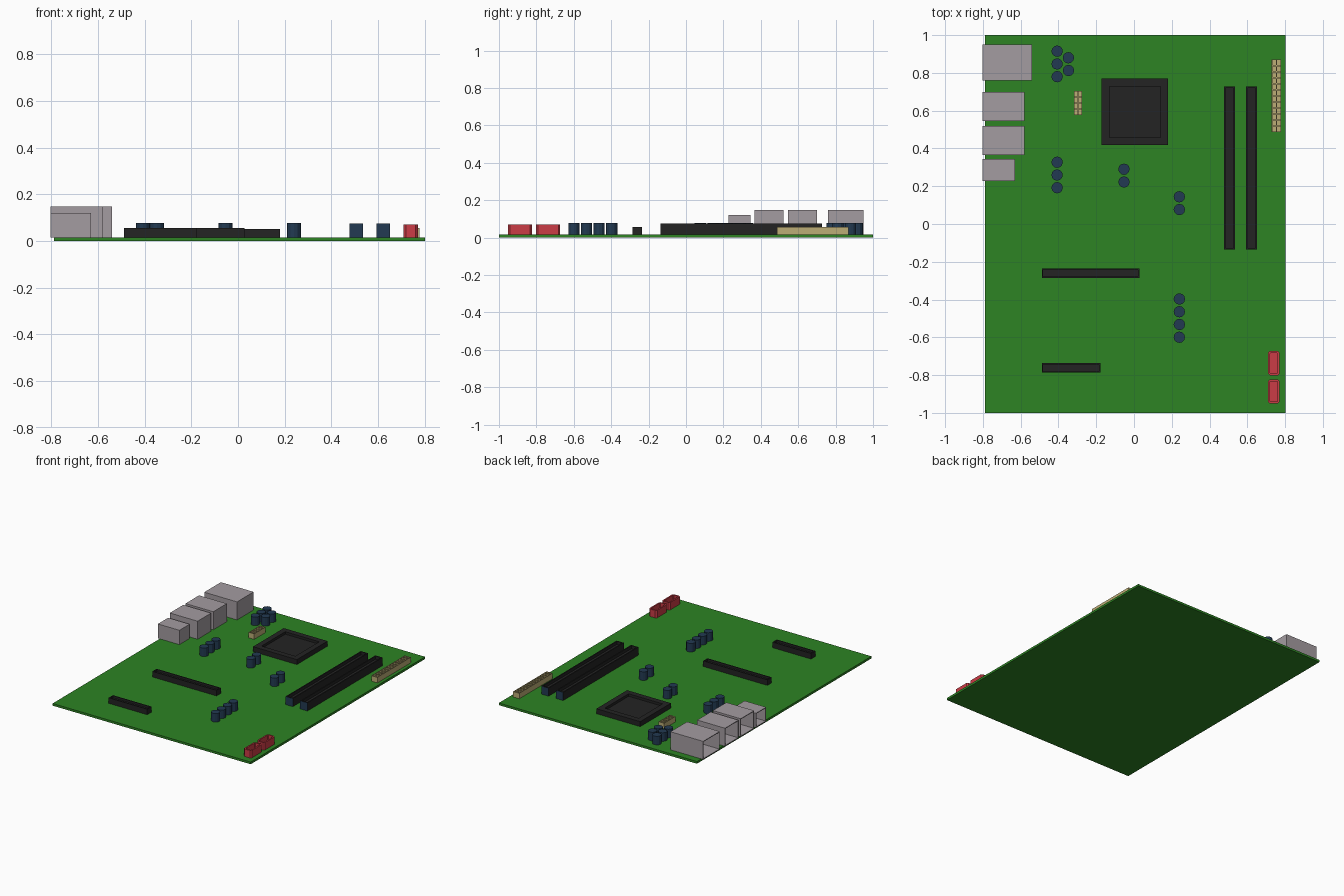
import bpy, bmesh
from mathutils import Vector, Matrix

if "Cube" in bpy.data.objects:
    bpy.data.objects.remove(bpy.data.objects["Cube"])


def mat(name, r, g, b):
    lin = lambda c: ((c / 255 + 0.055) / 1.055) ** 2.4
    m = bpy.data.materials.new(name)
    m.diffuse_color = (lin(r), lin(g), lin(b), 1)
    m.use_nodes = True
    m.node_tree.nodes["Principled BSDF"].inputs["Base Color"].default_value = m.diffuse_color
    return m


GREEN = mat("board_green", 45, 131, 35)
BLACK = mat("plastic_black", 35, 35, 35)
BLUE = mat("dark_blue", 34, 58, 82)
GREY = mat("port_grey", 164, 156, 161)
TAN = mat("connector_tan", 188, 173, 118)
RED = mat("socket_red", 203, 60, 70)
Z0 = 0.016  # top surface of the board


def finish(bm, name, *mats):
    bmesh.ops.recalc_face_normals(bm, faces=bm.faces[:])
    me = bpy.data.meshes.new(name)
    bm.to_mesh(me)
    bm.free()
    for m in mats:
        me.materials.append(m)
    ob = bpy.data.objects.new(name, me)
    bpy.context.collection.objects.link(ob)
    return ob


def box_bm(x0, x1, y0, y1, z0, z1):
    bm = bmesh.new()
    bmesh.ops.create_cube(bm, size=1)
    for v in bm.verts:
        v.co = Vector(((x0 + x1) / 2 + v.co.x * (x1 - x0),
                       (y0 + y1) / 2 + v.co.y * (y1 - y0),
                       (z0 + z1) / 2 + v.co.z * (z1 - z0)))
    bm.normal_update()
    return bm


def recess(bm, faces, rim, depth):
    """Leave a rim around each face and push its middle straight in."""
    bmesh.ops.inset_individual(bm, faces=faces, thickness=rim, use_even_offset=True)
    bmesh.ops.inset_individual(bm, faces=faces, thickness=0, depth=-depth)


def facing(bm, direction):
    d = Vector(direction)
    return [f for f in bm.faces if f.normal.dot(d) > 0.9]


# Circuit board
finish(box_bm(-0.788, 0.802, -1, 1, 0, Z0), "circuit_board", GREEN)

# Rear ports: hollow shells open towards -x
for i, (x1, y0, y1, top) in enumerate([(-0.54, 0.76, 0.95, 0.147), (-0.58, 0.545, 0.70, 0.147),
                                       (-0.58, 0.365, 0.52, 0.147), (-0.63, 0.228, 0.345, 0.12)]):
    bm = box_bm(-0.803, x1, y0, y1, Z0, top)
    recess(bm, facing(bm, (-1, 0, 0)), 0.005, x1 + 0.803 - 0.008)
    finish(bm, f"rear_port_{i + 1}", GREY)

# Processor socket with a sunken middle
bm = box_bm(-0.171, 0.181, 0.417, 0.769, Z0, 0.052)
recess(bm, facing(bm, (0, 0, 1)), 0.04, 0.018)
finish(bm, "processor_socket", BLACK)

# Memory slots with blue ends
for i, x0 in enumerate((0.477, 0.594)):
    bm = box_bm(x0, x0 + 0.058, -0.135, 0.727, Z0, 0.075)
    for f in bm.faces:
        f.material_index = int(abs(f.normal.y) > 0.9)
    recess(bm, facing(bm, (0, 0, 1)), 0.008, 0.022)
    finish(bm, f"memory_slot_{i + 1}", BLACK, BLUE)

# Expansion slots
for name, x1, y0 in (("long", 0.028, -0.286), ("short", -0.178, -0.787)):
    bm = box_bm(-0.488, x1, y0, y0 + 0.05, Z0, 0.056)
    recess(bm, facing(bm, (0, 0, 1)), 0.007, 0.015)
    finish(bm, f"{name}_expansion_slot", BLACK)

# Capacitors: columns given as x, top y, count
n = 0
for x, y, count in [(-0.407, 0.915, 3), (-0.347, 0.88, 2), (-0.407, 0.327, 3),
                    (-0.053, 0.29, 2), (0.24, 0.144, 2), (0.24, -0.397, 4)]:
    for k in range(count):
        bm = bmesh.new()
        bmesh.ops.create_cone(bm, cap_ends=True, segments=12, radius1=0.03, radius2=0.03,
                              depth=0.078 - Z0,
                              matrix=Matrix.Translation((x, y - 0.0675 * k, (0.078 + Z0) / 2)))
        n += 1
        finish(bm, f"capacitor_{n}", BLUE)


# Power connectors: two rows of square pin holes
def power_connector(name, x0, x1, y0, y1, top, rows):
    bm = bmesh.new()
    bmesh.ops.create_grid(bm, x_segments=2, y_segments=rows, size=0.5)
    for v in bm.verts:
        v.co = ((x0 + x1) / 2 + v.co.x * (x1 - x0), (y0 + y1) / 2 + v.co.y * (y1 - y0), Z0)
    ext = bmesh.ops.extrude_face_region(bm, geom=bm.faces[:])["geom"]
    bmesh.ops.translate(bm, vec=(0, 0, top - Z0),
                        verts=[v for v in ext if isinstance(v, bmesh.types.BMVert)])
    bmesh.ops.recalc_face_normals(bm, faces=bm.faces[:])
    recess(bm, facing(bm, (0, 0, 1)), 0.003, 0.02)
    finish(bm, name, TAN)


power_connector("main_power_connector", 0.729, 0.778, 0.487, 0.87, 0.056, 12)
power_connector("processor_power_connector", -0.318, -0.274, 0.577, 0.705, 0.056, 4)

# Drive sockets: chamfered outline with an open slot
for i, yc in enumerate((-0.737, -0.887)):
    bm = box_bm(0.709, 0.771, yc - 0.064, yc + 0.064, Z0, 0.07)
    uprights = [e for e in bm.edges if abs(e.verts[0].co.z - e.verts[1].co.z) > 0.01]
    bmesh.ops.bevel(bm, geom=uprights, offset=0.01, segments=1, affect='EDGES')
    bm.normal_update()
    recess(bm, facing(bm, (0, 0, 1)), 0.01, 0.035)
    finish(bm, f"drive_socket_{i + 1}", RED)
